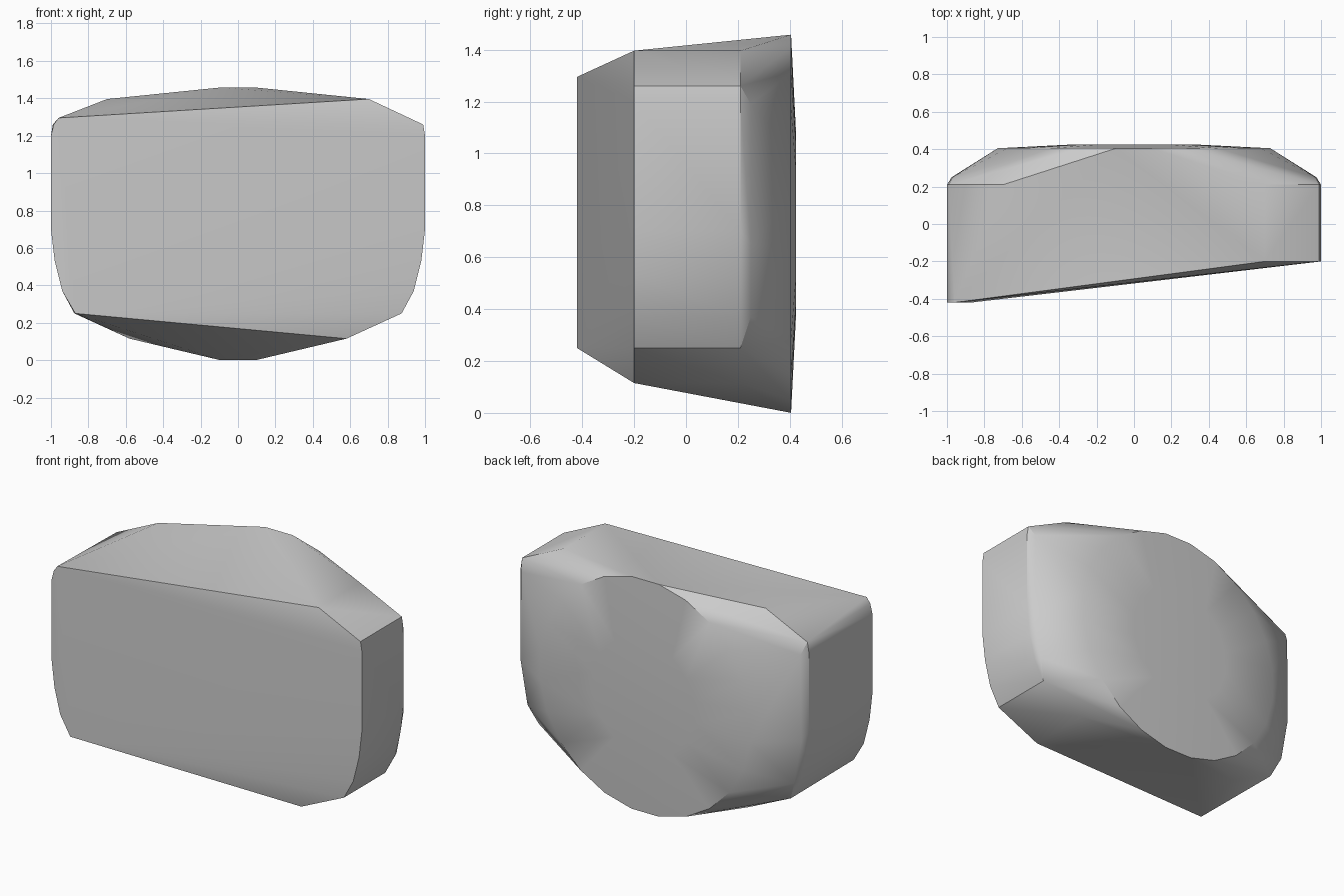
import bpy, bmesh, math

cube = bpy.data.objects.get("Cube")
if cube:
    bpy.data.objects.remove(cube, do_unlink=True)

grey = bpy.data.materials.new("plain_grey")
grey.use_nodes = True
colour = (0.6, 0.6, 0.6, 1)
grey.diffuse_color = colour
grey.node_tree.nodes["Principled BSDF"].inputs["Base Color"].default_value = colour

# Half outline of the body (x, z), from top shoulder to lower shoulder
side = [(0.99, 1.26), (1, 1.2), (1, 0.7), (0.98, 0.53), (0.94, 0.37), (0.875, 0.25)]
shoulders = [(0.7, 1.396), (0.58, 0.115)]
# Outline of the deeper front end
deep_end = [(-0.96, 1.295), (-0.985, 1.26), (-1, 1.2), (-1, 0.7),
            (-0.98, 0.53), (-0.94, 0.37), (-0.87, 0.25)]
# Bulge just behind the side walls
bulge = [(0.97, 1.19), (0.975, 0.65), (0.925, 0.37)]

points = [(x, -0.42, z) for x, z in deep_end]
points += [(x, -0.2, z) for x, z in side + shoulders]
for s in (-1, 1):
    points += [(s * x, 0.21, z) for x, z in side + shoulders]
    points += [(s * x, 0.25, z) for x, z in bulge]

# Slightly domed round back
for radius, y, count in ((0.735, 0.405, 24), (0.36, 0.424, 16)):
    for i in range(count):
        a = 2 * math.pi * (i + 0.5) / count
        points.append((radius * math.sin(a), y, 0.729 + radius * math.cos(a)))

bm = bmesh.new()
for p in points:
    bm.verts.new(p)
hull = bmesh.ops.convex_hull(bm, input=bm.verts[:])
loose = {v for v in hull["geom_interior"] + hull["geom_unused"]
         if isinstance(v, bmesh.types.BMVert)}
bmesh.ops.delete(bm, geom=list(loose), context='VERTS')
bmesh.ops.dissolve_limit(bm, angle_limit=math.radians(0.5),
                         verts=bm.verts[:], edges=bm.edges[:])
bmesh.ops.recalc_face_normals(bm, faces=bm.faces[:])
mesh = bpy.data.meshes.new("wedge_body")
bm.to_mesh(mesh)
bm.free()
mesh.materials.append(grey)
body = bpy.data.objects.new("wedge_body", mesh)
bpy.context.collection.objects.link(body)
bpy.context.view_layer.objects.active = body
body.select_set(True)
bpy.ops.object.shade_smooth_by_angle(angle=math.radians(32))
